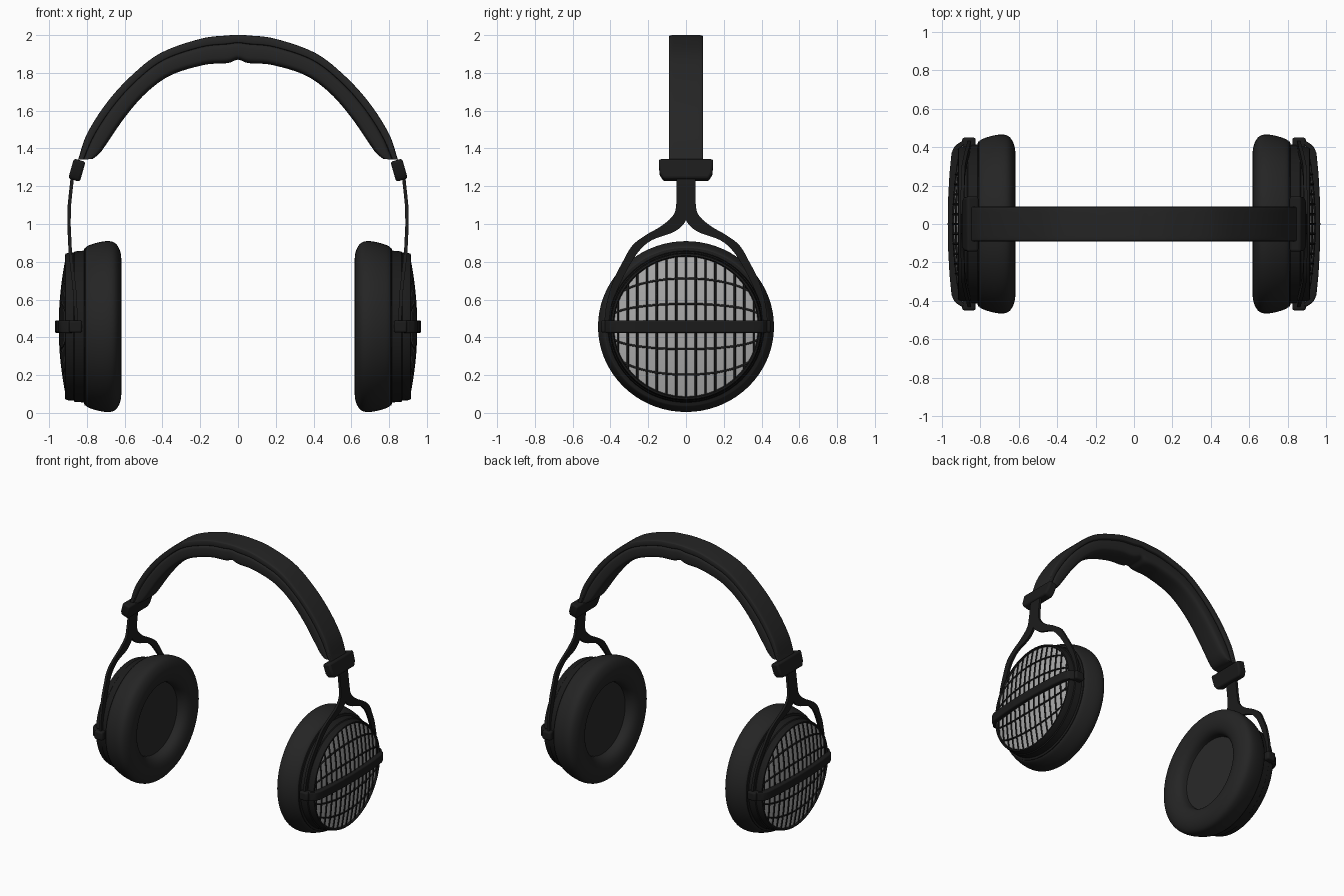
import bpy, bmesh, math
from mathutils import Matrix, Vector

if "Cube" in bpy.data.objects:
    bpy.data.objects.remove(bpy.data.objects["Cube"])

CZ, SY = 0.457, 1.03          # cup centre height, slight widening of cups in y


def material(name, c):
    m = bpy.data.materials.new(name)
    m.diffuse_color = (*c, 1)
    m.use_nodes = True
    m.node_tree.nodes["Principled BSDF"].inputs["Base Color"].default_value = m.diffuse_color
    return m


LEATHER = material("black_leather", (0.018, 0.018, 0.018))
PLASTIC = material("black_plastic", (0.011, 0.011, 0.011))
FABRIC = material("dark_fabric", (0.022, 0.022, 0.022))
GREY = material("grille_grey", (0.40, 0.40, 0.40))


def build(name, verts, faces, mat, mirror=True, bevel=0, angle=35):
    bm = bmesh.new()
    vs = [bm.verts.new(v) for v in verts]
    for f in faces:
        bm.faces.new([vs[i] for i in f])
    bmesh.ops.remove_doubles(bm, verts=bm.verts, dist=1e-5)
    bmesh.ops.recalc_face_normals(bm, faces=bm.faces)
    me = bpy.data.meshes.new(name)
    bm.to_mesh(me)
    bm.free()
    me.materials.append(mat)
    me.shade_smooth()
    me.set_sharp_from_angle(angle=math.radians(angle))
    ob = bpy.data.objects.new(name, me)
    bpy.context.collection.objects.link(ob)
    if bevel:
        b = ob.modifiers.new("bevel", 'BEVEL')
        b.width, b.segments = bevel, 3
    if mirror:
        ob.modifiers.new("mirror", 'MIRROR')
    return ob


def loft(name, rings, mat, caps=True, **kw):
    n = len(rings[0])
    faces = [(i * n + j, i * n + (j + 1) % n, (i + 1) * n + (j + 1) % n, (i + 1) * n + j)
             for i in range(len(rings) - 1) for j in range(n)]
    if caps:
        faces += [tuple(range(n)), tuple(range((len(rings) - 1) * n, len(rings) * n))]
    return build(name, [p for r in rings for p in r], faces, mat, **kw)


def smooth(pts, k=6):
    """Catmull-Rom interpolation through the points."""
    P = [Vector(p) for p in pts]
    P = [2 * P[0] - P[1]] + P + [2 * P[-1] - P[-2]]
    out = []
    for i in range(1, len(P) - 2):
        a, b, c, d = P[i - 1:i + 3]
        for j in range(k):
            t = j / k
            out.append(0.5 * (2 * b + (c - a) * t + (2 * a - 5 * b + 4 * c - d) * t * t
                              + (3 * b - a - 3 * c + d) * t ** 3))
    return out + [P[-2]]


def lathe(name, profile, mat, **kw):
    """Spin (x, radius) points around the ear axis."""
    n = 72
    rings = [[(x, r * SY * math.cos(2 * math.pi * j / n), CZ + r * math.sin(2 * math.pi * j / n))
              for j in range(n)] for x, r in profile]
    return loft(name, rings, mat, **kw)


def box(name, x, y, z, mat, **kw):
    return loft(name, [[(x[0], v, z[0]), (x[1], v, z[0]), (x[1], v, z[1]), (x[0], v, z[1])]
                       for v in y], mat, **kw)


# ear cushions and inner fabric
lathe("ear_cushion", smooth([(0.805, 0.39), (0.805, 0.42), (0.76, 0.44), (0.70, 0.452), (0.655, 0.445),
                             (0.628, 0.41), (0.618, 0.36), (0.63, 0.305), (0.66, 0.273), (0.71, 0.262)], 4),
      LEATHER, caps=False)
lathe("ear_fabric", [(0.70, 0.275), (0.705, 0.15), (0.705, 0.02)], FABRIC)

# cup housing with stepped rim
lathe("cup_housing", [(0.78, 0.38), (0.79, 0.417), (0.812, 0.417), (0.816, 0.402), (0.865, 0.398),
                      (0.87, 0.392), (0.90, 0.390), (0.914, 0.385), (0.916, 0.376), (0.905, 0.370),
                      (0.89, 0.365)], PLASTIC)


# domed grille backing and wires
def dome(r):
    return 0.902 + 0.04 * (1 - (r / 0.38) ** 2)


lathe("grille_panel", [(dome(r), r) for r in (0.375, 0.33, 0.27, 0.2, 0.13, 0.06, 0.01)], GREY)

wires = bpy.data.curves.new("grille_wires", 'CURVE')
wires.dimensions = '3D'
wires.bevel_depth, wires.bevel_resolution = 0.006, 1
wires.materials.append(PLASTIC)


def wire(points):
    for s in (-1, 1):
        sp = wires.splines.new('POLY')
        sp.points.add(len(points) - 1)
        for p, (y, z) in zip(sp.points, points):
            p.co = (s * (dome(math.hypot(y, z)) + 0.002), y * SY, CZ + z, 1)


for k in range(-7, 8):
    y = k * 0.05
    h = math.sqrt(0.376 ** 2 - y * y)
    wire([(y, h * i / 8) for i in range(-8, 9)])
for c in (-0.255, -0.12, 0.12, 0.255):
    ym = math.sqrt(0.375 ** 2 - (0.75 * c) ** 2)
    wire([(ym * i / 12, c * (0.45 + 0.55 * math.sqrt(1 - (ym * i / 12 / 0.38) ** 2)))
          for i in range(-12, 13)])
bpy.context.collection.objects.link(bpy.data.objects.new("grille_wires", wires))

# bar across the grille
half = [(0.0, 0.970), (0.13, 0.968), (0.26, 0.961), (0.37, 0.950), (0.405, 0.935), (0.43, 0.90)]
stations = [(-y, x) for y, x in half[:0:-1]] + half
loft("grille_bar", [[(x - 0.04, y, CZ - 0.033), (x, y, CZ - 0.033), (x, y, CZ + 0.033),
                     (x - 0.04, y, CZ + 0.033)] for y, x in stations], PLASTIC, bevel=0.008)

# pivot blocks at both ends of the yoke
for side, s in (("front", -1), ("back", 1)):
    box("pivot_" + side, (0.825, 0.895), sorted((s * 0.395, s * 0.45)), (0.425, 0.49), PLASTIC, bevel=0.012)

# forked yoke: slider strip flaring into two arms, bent in x by height
outer = smooth([(0.05, 1.32), (0.05, 1.21), (0.053, 1.09), (0.075, 1.037), (0.137, 0.985), (0.215, 0.94),
                (0.285, 0.885), (0.335, 0.80), (0.385, 0.70), (0.42, 0.58), (0.435, 0.46)], 4)
inner = smooth([(0, 1.32), (0, 1.21), (0, 1.09), (0, 1.02), (0.06, 0.96), (0.18, 0.915),
                (0.25, 0.855), (0.305, 0.77), (0.355, 0.67), (0.395, 0.57), (0.41, 0.46)], 4)
bend = [(0.46, 0.855), (0.65, 0.865), (0.85, 0.888), (1.0, 0.895), (1.1, 0.893), (1.24, 0.878), (1.33, 0.85)]


def bend_x(z):
    for (a, xa), (b, xb) in zip(bend, bend[1:]):
        if z <= b:
            return xa + (xb - xa) * (z - a) / (b - a)
    return bend[-1][1]


for side, s in (("front", -1), ("back", 1)):
    rings = []
    for o, i in zip(outer, inner):
        iy = max(i.x, 0)
        rings.append([(bend_x(i.y) - 0.009, s * iy, i.y), (bend_x(o.y) - 0.009, s * o.x, o.y),
                      (bend_x(o.y) + 0.009, s * o.x, o.y), (bend_x(i.y) + 0.009, s * iy, i.y)])
    loft("yoke_" + side, rings, PLASTIC)

# slider clamps: tapered tilted blocks
tilt = Matrix.Translation((0.853, 0, 1.285)) @ Matrix.Rotation(-0.28, 4, 'Y')
loft("slider_clamp", [[tilt @ Vector((x, y, z)) for x, y in ((-0.032, -w), (0.032, -w), (0.032, w), (-0.032, w))]
                      for z, w in ((-0.055, 0.12), (-0.02, 0.14), (0.055, 0.145))], PLASTIC, bevel=0.013)

# headband: outer strap and inner padding share one arc (outer x, z, inner x, z)
arc = [(0, 2.0, 0, 1.87), (0.06, 1.998, 0.055, 1.852), (0.2, 1.98, 0.18, 1.842), (0.41, 1.905, 0.355, 1.788),
       (0.57, 1.78, 0.485, 1.695), (0.70, 1.635, 0.595, 1.57), (0.80, 1.476, 0.685, 1.44),
       (0.847, 1.34, 0.75, 1.345)]
full = smooth([(-a, b, -c, d) for a, b, c, d in arc[:0:-1]] + arc, 6)


def band(name, t0, t1, w, power, mat, taper=False):
    rings, n = [], 32
    for k, p in enumerate(full):
        o, i = Vector((p[0], p[1])), Vector((p[2], p[3]))
        e = min(k, len(full) - 1 - k)
        f = (0.72, 0.9, 0.97)[e] if taper and e < 3 else 1
        ring = []
        for j in range(n):
            a = 2 * math.pi * j / n
            c, s = math.cos(a), math.sin(a)
            u = math.copysign(abs(c) ** power, c)
            v = math.copysign(abs(s) ** power, s)
            q = o.lerp(i, t0 + (t1 - t0) * f * (v + 1) / 2)
            ring.append((q.x, u * w * (1 - 0.06 * (1 - f)), q.y))
        rings.append(ring)
    loft(name, rings, mat, mirror=False, angle=50)


band("headband_strap", 0, 0.32, 0.09, 0.25, LEATHER)
band("headband_padding", 0.27, 1.0, 0.086, 0.5, LEATHER, taper=True)
